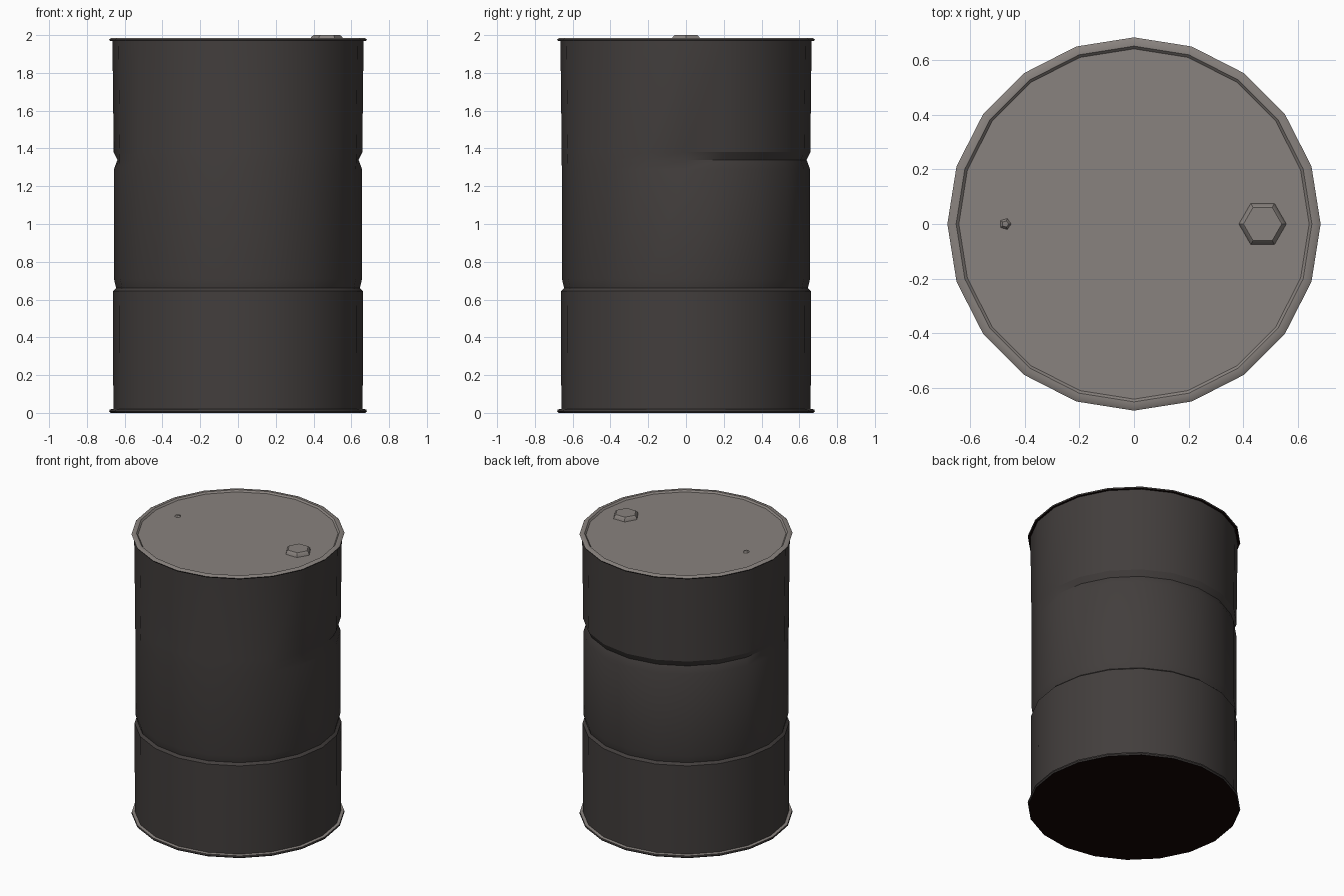
import bpy, bmesh, math

SIDES = 20

cube = bpy.data.objects.get("Cube")
if cube:
    bpy.data.objects.remove(cube, do_unlink=True)


def material(name, rgb):
    m = bpy.data.materials.new(name)
    m.use_nodes = True
    m.diffuse_color = (*rgb, 1)
    m.node_tree.nodes["Principled BSDF"].inputs["Base Color"].default_value = (*rgb, 1)
    return m


dark = material("dark steel", (0.055, 0.048, 0.046))
pale = material("dusty lid grey", (0.25, 0.225, 0.21))
under = material("dark red underside", (0.006, 0.0015, 0.001))


def lathe(name, profile, sides, mats, pick=None, at=(0, 0), shape=None, angle=35):
    """Spin (radius, height) points; radius 0 closes the end with one flat face."""
    bm = bmesh.new()
    rings = []
    for r, z in profile:
        ring = []
        for i in range(sides):
            a = math.tau * i / sides
            q = shape(r, z, a) if shape else r
            ring.append(bm.verts.new((at[0] + q * math.cos(a), at[1] + q * math.sin(a), z)))
        rings.append(ring)
    for low, high in zip(rings, rings[1:]):
        for i in range(sides):
            j = (i + 1) % sides
            bm.faces.new((low[i], low[j], high[j], high[i]))
    bm.faces.new(rings[0][::-1])
    bm.faces.new(rings[-1])
    bm.normal_update()
    for f in bm.faces:
        f.material_index = pick(f) if pick else 0
    mesh = bpy.data.meshes.new(name)
    bm.to_mesh(mesh)
    bm.free()
    for m in mats:
        mesh.materials.append(m)
    obj = bpy.data.objects.new(name, mesh)
    bpy.context.collection.objects.link(obj)
    bpy.ops.object.select_all(action="DESELECT")
    obj.select_set(True)
    bpy.context.view_layer.objects.active = obj
    bpy.ops.object.shade_smooth_by_angle(angle=math.radians(angle))
    return obj


def by_direction(face):
    if face.normal.z > 0.7:
        return 1
    return 2 if face.normal.z < -0.7 else 0


# Drum wall: the upper groove fades out towards the front
def wall_shape(r, z, a):
    if abs(z - 1.34) < 0.01 and math.sin(a) < -0.1:
        return 0.659
    return r


wall = [(0.66, 0.015), (0.662, 0.6), (0.662, 0.645), (0.645, 0.66), (0.657, 0.71),
        (0.657, 1.29), (0.638, 1.34), (0.658, 1.38), (0.665, 1.97)]
lathe("drum_wall", wall, SIDES, [dark], shape=wall_shape, angle=25)

# Base with its flared lip
lathe("bottom_rim", [(0.675, 0), (0.682, 0.008), (0.68, 0.018), (0.655, 0.022)],
      SIDES, [dark, pale, under], by_direction)

# Lid with a raised rim and a slightly sunken centre
lid = [(0.655, 1.966), (0.678, 1.97), (0.682, 1.978), (0.67, 1.985),
       (0.65, 1.985), (0.64, 1.974)]
lathe("lid", lid, SIDES, [dark, pale, under],
      lambda f: 1 if f.normal.z > 0.3 else by_direction(f))

# Filler cap and small vent plug
lathe("filler_cap", [(0.088, 1.97), (0.082, 1.99), (0.07, 2.0)], 6, [pale], at=(0.47, 0))
lathe("vent_plug", [(0.025, 1.97), (0.012, 1.984)], 5, [pale], at=(-0.47, 0))
